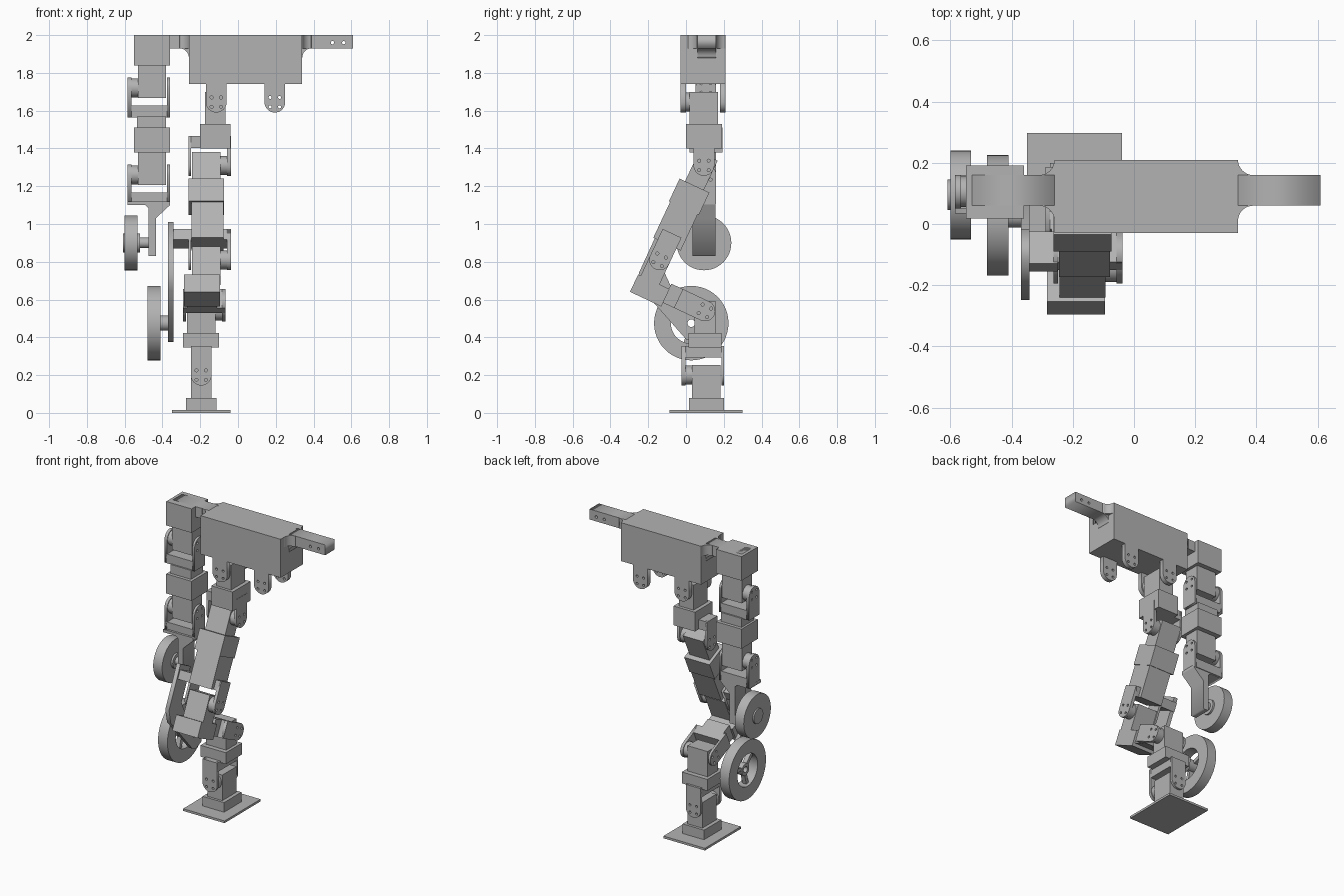
import bpy, bmesh, math
from mathutils import Matrix, Vector

if "Cube" in bpy.data.objects:
    bpy.data.objects.remove(bpy.data.objects["Cube"])

grey = bpy.data.materials.new("plain grey")
grey.diffuse_color = (0.45, 0.45, 0.45, 1)
grey.use_nodes = True
grey.node_tree.nodes["Principled BSDF"].inputs["Base Color"].default_value = grey.diffuse_color
X, Y, Z = Vector((1, 0, 0)), Vector((0, 1, 0)), Vector((0, 0, 1))
WORLD = Matrix.Identity(4)


def frame(origin, a, d):
    """Local axes: a = hinge axis, d = along the limb, b = across."""
    b = d.cross(a)
    m = Matrix((a, b, d)).transposed().to_4x4()
    m.translation = Vector(origin)
    return m


def finish(name, bm, m):
    bm.transform(m)
    bmesh.ops.remove_doubles(bm, verts=bm.verts, dist=1e-5)
    bmesh.ops.recalc_face_normals(bm, faces=bm.faces)
    me = bpy.data.meshes.new(name)
    bm.to_mesh(me)
    bm.free()
    me.materials.append(grey)
    ob = bpy.data.objects.new(name, me)
    bpy.context.collection.objects.link(ob)
    return ob


def box(name, m, lo, hi):
    bm = bmesh.new()
    bmesh.ops.create_cube(bm, size=1)
    for v in bm.verts:
        v.co = [lo[i] + (v.co[i] + 0.5) * (hi[i] - lo[i]) for i in range(3)]
    return finish(name, bm, m)


def ring(c, r, n=12):
    return [(c[0] + r * math.cos(2 * math.pi * i / n), c[1] + r * math.sin(2 * math.pi * i / n)) for i in range(n)]


def arc(c, r, a0, a1, n=8):
    return [(c[0] + r * math.cos(math.radians(a0 + (a1 - a0) * i / n)),
             c[1] + r * math.sin(math.radians(a0 + (a1 - a0) * i / n))) for i in range(n + 1)]


def profile(name, m, outline, lo, hi, holes=()):
    """Extrude a (b, d) outline with holes along a, from lo to hi."""
    cu = bpy.data.curves.new(name, 'CURVE')
    cu.dimensions, cu.fill_mode, cu.extrude = '2D', 'BOTH', (hi - lo) / 2
    for pts in [outline, *holes]:
        sp = cu.splines.new('POLY')
        sp.points.add(len(pts) - 1)
        for p, q in zip(sp.points, pts):
            p.co = (q[0], q[1], 0, 1)
        sp.use_cyclic_u = True
    tmp = bpy.data.objects.new(name + " curve", cu)
    bpy.context.collection.objects.link(tmp)
    dg = bpy.context.evaluated_depsgraph_get()
    me = bpy.data.meshes.new_from_object(tmp.evaluated_get(dg))
    bm = bmesh.new()
    bm.from_mesh(me)
    bpy.data.objects.remove(tmp)
    bpy.data.meshes.remove(me)
    for v in bm.verts:
        v.co = (v.co.z + (lo + hi) / 2, v.co.x, v.co.y)
    return finish(name, bm, m)


def disc(name, m, r, lo, hi, hole=0, c=(0, 0), n=48):
    ob = profile(name, m, ring(c, r, n), lo, hi, [ring(c, hole, n)] if hole else [])
    bpy.context.view_layer.objects.active = ob
    ob.select_set(True)
    bpy.ops.object.shade_smooth_by_angle()
    ob.select_set(False)


def lug(name, m, lo, hi, root=-0.155):
    outline = arc((0, 0), 0.055, 0, 180, 16) + [(-0.055, root), (0.055, root)]
    screws = [ring((i * 0.025, j * 0.025), 0.008) for i in (-1, 1) for j in (-1, 1)]
    profile(name, m, outline, lo, hi, screws)


def servo(name, m, end, block=True):
    box(name + " motor", m, (-0.075, -0.055, -0.053), (0.075, 0.055, 0.12))
    disc(name + " horn", m, 0.05, -0.11, -0.075, n=32)
    if block:
        box(name + " block", m, (-0.095, -0.087, 0.118), (0.095, 0.087, end))


def bracket(name, m):
    lug(name + " horn lug", m, -0.13, -0.11)
    lug(name + " plain lug", m, 0.08, 0.095)
    box(name + " base", m, (-0.13, -0.055, -0.155), (0.095, 0.055, -0.092))


# torso with two arm stubs
box("torso", WORLD, (-0.26, -0.03, 1.74), (0.34, 0.21, 2))
for s, side in ((1, "right"), (-1, "left")):
    mir = Matrix.Translation((0.04, 0, 0)) @ Matrix.Diagonal((s, 1, 1, 1))
    # side profile: along x and z, extruded over y
    m = mir @ Matrix(((0, 1, 0, 0), (1, 0, 0, 0), (0, 0, 1, 0), (0, 0, 0, 1)))
    outline = [(0.29, 2), (0.29, 1.88)] + arc((0.35, 1.88), 0.05, 180, 90) + [(0.57, 1.93), (0.57, 2)]
    profile(side + " arm stub", m, outline, 0.06, 0.16,
            [ring((x, 1.96), 0.009) for x in (0.46, 0.52)])
    # plan fillets beside the stub
    m = mir @ Matrix(((0, 1, 0, 0), (0, 0, 1, 0), (1, 0, 0, 0), (0, 0, 0, 1)))
    for y0, cy, a0, a1 in ((0.16, 0.21, 180, 270), (0.06, 0.01, 180, 90)):
        profile(side + " stub fillet", m, [(0.295, y0), (0.295, cy)] + arc((0.35, cy), 0.05, a0, a1),
                1.93, 2)

# hip lugs under the torso
for x in (-0.115, 0.195):
    m = frame((x, 0, 1.645), Y, -Z)
    lug("hip lug front", m, -0.03, 0, -0.1)
    lug("hip lug back", m, 0.18, 0.21, -0.1)

# arm: two servos, brackets, hand and small wheel
m = frame((-0.455, 0.105, 1.72), X, Z)
servo("shoulder", m, 0.28)
bracket("shoulder bracket", m)
box("upper arm neck", m, (-0.08, -0.065, -0.21), (0.075, 0.065, -0.15))
m = frame((-0.455, 0.105, 1.26), X, Z)
servo("elbow", m, 0.25)
bracket("elbow bracket", m)
m = Matrix(((0, 1, 0, 0), (1, 0, 0, 0), (0, 0, 1, 0), (0, 0, 0, 1)))
profile("hand", m, [(-0.475, 0.83), (-0.435, 0.83), (-0.435, 1.03), (-0.36, 1.1), (-0.36, 1.12),
                    (-0.585, 1.12), (-0.585, 1.1), (-0.49, 1.1), (-0.475, 1.085)], 0.035, 0.155)
m = frame((0, 0.095, 0.9), X, Z)
disc("small wheel", m, 0.145, -0.6, -0.533)
disc("small wheel hub", m, 0.05, -0.61, -0.52)
disc("small wheel axle", m, 0.028, -0.53, -0.47, n=24)

# hip servo, hanging from the torso
m = frame((-0.12, 0.094, 1.645), Y, -Z)
servo("hip", m, 0.2, block=False)
box("hip block", WORLD, (-0.2, 0, 1.4), (-0.04, 0.19, 1.53))
bracket("thigh bracket", frame((-0.168, 0.095, 1.31), -X, -Z))

# thigh, tilted forwards
u = Vector((0, -0.425, -0.905)).normalized()
v = Vector((0, 0.905, -0.425)).normalized()
hip = Vector((-0.168, 0.095, 1.31))
knee = hip + u * 0.552
servo("thigh", frame(hip, -X, u), 0.25)
box("thigh neck", frame(hip, -X, u), (-0.09, -0.08, 0.25), (0.078, 0.08, 0.46))
m = frame(knee, -X, u)
bracket("knee bracket", m)
servo("knee", m, 0.2, block=False)
T = Matrix((X, v, u)).transposed().to_4x4()   # columns: x, back, down the thigh
T.translation = (0, 0.095, 1.31)
box("knee block", T, (-0.285, -0.07, 0.67), (-0.095, 0.113, 0.772))
box("knee neck", T, (-0.27, 0.11, 0.64), (-0.11, 0.185, 0.75))
box("wheel arm joint", T, (-0.37, -0.06, 0.4), (-0.25, 0.055, 0.46))

# side plate that carries the large wheel
m = frame((0, 0, 0), X, Z)
profile("wheel arm", m, [(-0.126, 1.01), (-0.249, 0.742), (-0.23, 0.65), (0, 0.39), (0.035, 0.375),
                         (0.095, 0.4), (0.11, 0.47), (-0.08, 0.67), (-0.115, 0.746), (-0.017, 0.954)],
        -0.37, -0.342, [ring((0.028, 0.475), 0.02, 20)])
m = frame((0, 0.028, 0.475), X, Z)
disc("large wheel", m, 0.197, -0.48, -0.41, hole=0.108)
disc("large wheel hub", m, 0.04, -0.465, -0.36, hole=0.02, n=24)
for i in range(3):
    spoke = m @ Matrix.Rotation(math.radians(120 * i + 45), 4, 'X')
    box("large wheel spoke", spoke, (-0.46, -0.012, 0.03), (-0.43, 0.012, 0.112))

# ankle: bracket reaching back from the knee, servo pointing down
ankle = (-0.195, 0.1, 0.54)
bracket("shin bracket", frame(ankle, -X, v))
servo("ankle", frame(ankle, -X, -Z), 0.195)
m = frame((-0.195, 0.107, 0.2), Y, -Z)
bracket("foot bracket", m)
servo("foot", m, 0.187, block=False)
box("foot block", WORLD, (-0.275, 0.015, 0.014), (-0.115, 0.2, 0.08))
box("foot plate", WORLD, (-0.35, -0.087, 0), (-0.04, 0.298, 0.015))
